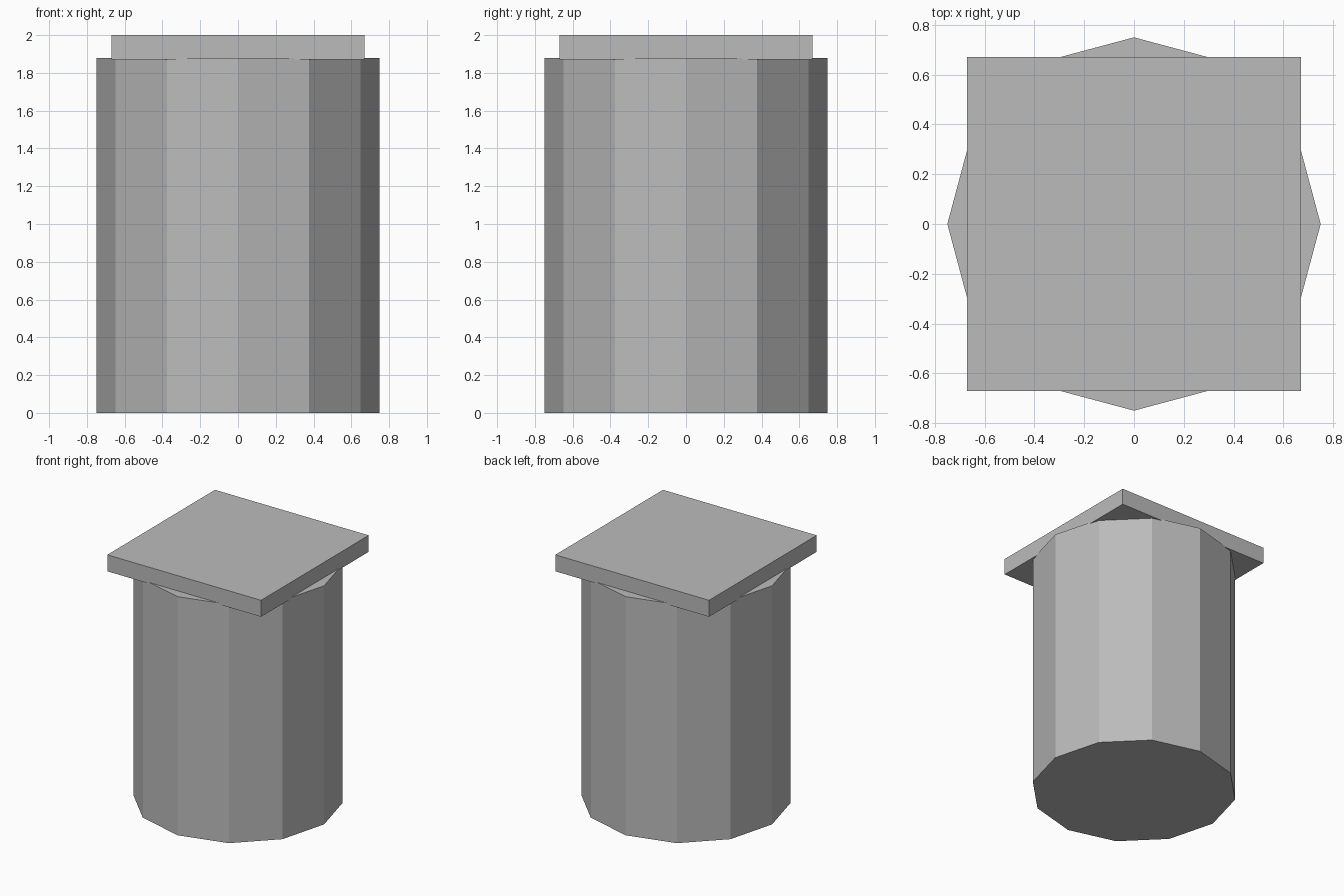
import bpy

if "Cube" in bpy.data.objects:
    bpy.data.objects.remove(bpy.data.objects["Cube"])

# One plain grey for everything
grey = bpy.data.materials.new("stone_grey")
grey.diffuse_color = (0.5, 0.5, 0.5, 1.0)
grey.use_nodes = True
grey.node_tree.nodes["Principled BSDF"].inputs["Base Color"].default_value = grey.diffuse_color


def finish(name):
    obj = bpy.context.object
    obj.name = name
    obj.data.materials.append(grey)
    bpy.ops.object.transform_apply(location=False, rotation=False, scale=True)
    return obj


# Twelve-sided column with corners on the x and y axes
COLUMN_HEIGHT = 1.88
bpy.ops.mesh.primitive_cylinder_add(vertices=12, radius=0.75, depth=COLUMN_HEIGHT,
                                    location=(0, 0, COLUMN_HEIGHT / 2))
finish("column")

# Square slab, sunk slightly into the column top
SLAB_BOTTOM, SLAB_TOP = 1.87, 2.0
bpy.ops.mesh.primitive_cube_add(size=1, location=(0, 0, (SLAB_BOTTOM + SLAB_TOP) / 2))
bpy.context.object.scale = (1.34, 1.34, SLAB_TOP - SLAB_BOTTOM)
finish("cap_slab")
